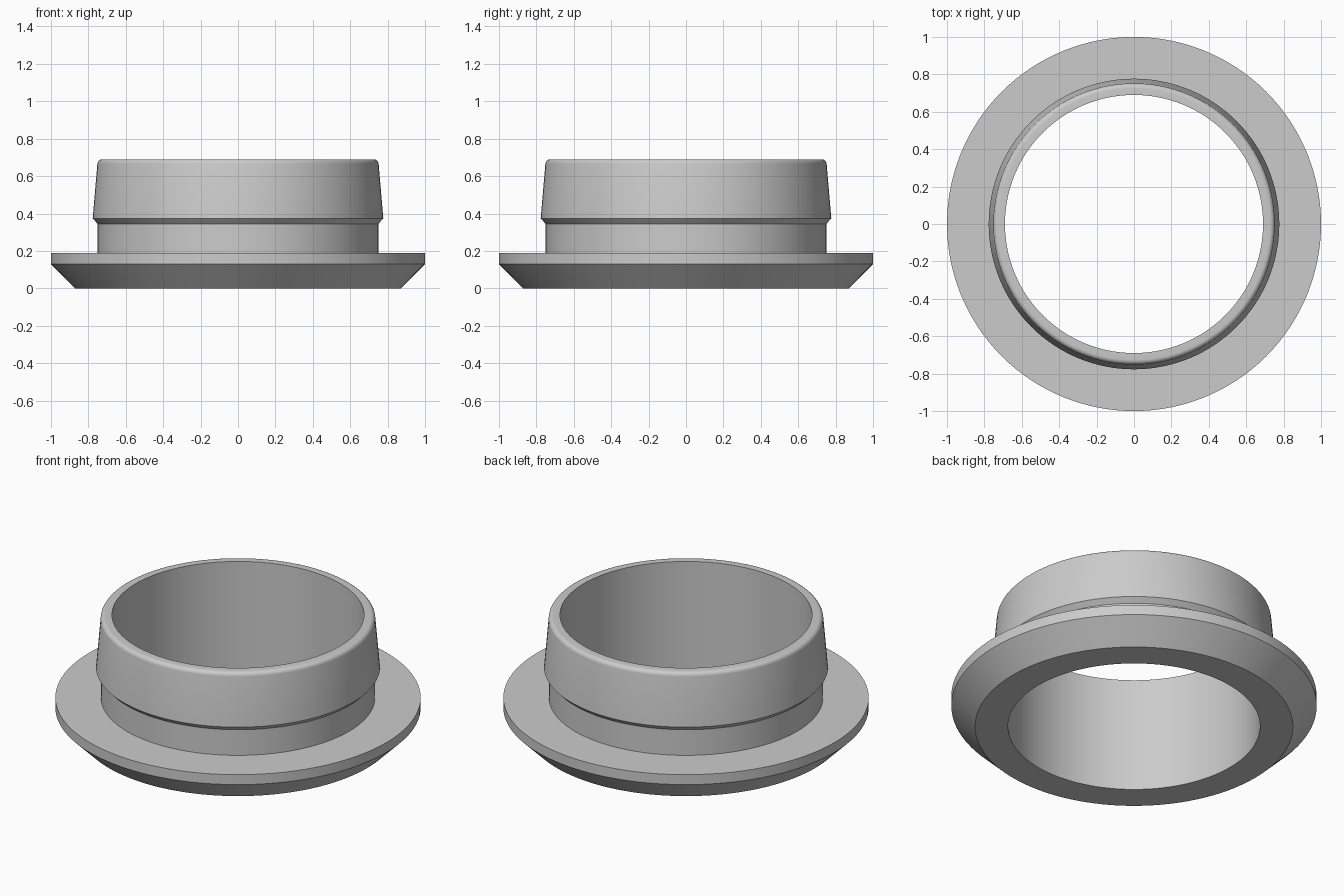
import bpy, bmesh, math
from mathutils import Vector

cube = bpy.data.objects.get("Cube")
if cube:
    bpy.data.objects.remove(cube, do_unlink=True)

SEGMENTS = 128

# Plain grey material
grey = bpy.data.materials.new("plain grey")
grey.use_nodes = True
colour = (0.6, 0.6, 0.6, 1)
grey.diffuse_color = colour
grey.node_tree.nodes["Principled BSDF"].inputs["Base Color"].default_value = colour


def arc(cx, cz, radius, start, end, steps):
    """Points (radius, height) along a fillet."""
    angles = [math.radians(start + (end - start) * i / steps) for i in range(steps + 1)]
    return [(cx + radius * math.cos(a), cz + radius * math.sin(a)) for a in angles]


def lathe(name, profile):
    """Revolve a closed (radius, height) profile around z."""
    bm = bmesh.new()
    rings = []
    for i in range(SEGMENTS):
        a = math.tau * i / SEGMENTS
        rings.append([bm.verts.new((r * math.cos(a), r * math.sin(a), z)) for r, z in profile])
    n = len(profile)
    for i in range(SEGMENTS):
        here, there = rings[i], rings[(i + 1) % SEGMENTS]
        for j in range(n):
            k = (j + 1) % n
            bm.faces.new((here[j], there[j], there[k], here[k]))
    bmesh.ops.recalc_face_normals(bm, faces=bm.faces)
    mesh = bpy.data.meshes.new(name)
    bm.to_mesh(mesh)
    bm.free()
    mesh.materials.append(grey)
    obj = bpy.data.objects.new(name, mesh)
    bpy.context.collection.objects.link(obj)
    bpy.ops.object.select_all(action='DESELECT')
    obj.select_set(True)
    bpy.context.view_layer.objects.active = obj
    bpy.ops.object.shade_smooth_by_angle(angle=math.radians(25))
    return obj


# Flange with chamfered underside, neck, barbed lip and rounded rim in one section
section = [(0.69, 0), (0.87, 0), (1, 0.13), (1, 0.19), (0.75, 0.19),
           (0.75, 0.345), (0.777, 0.373)]
section += arc(0.726, 0.664, 0.026, 5, 90, 6)
section += [(0.69, 0.69)]
lathe("flanged_bushing", section)
